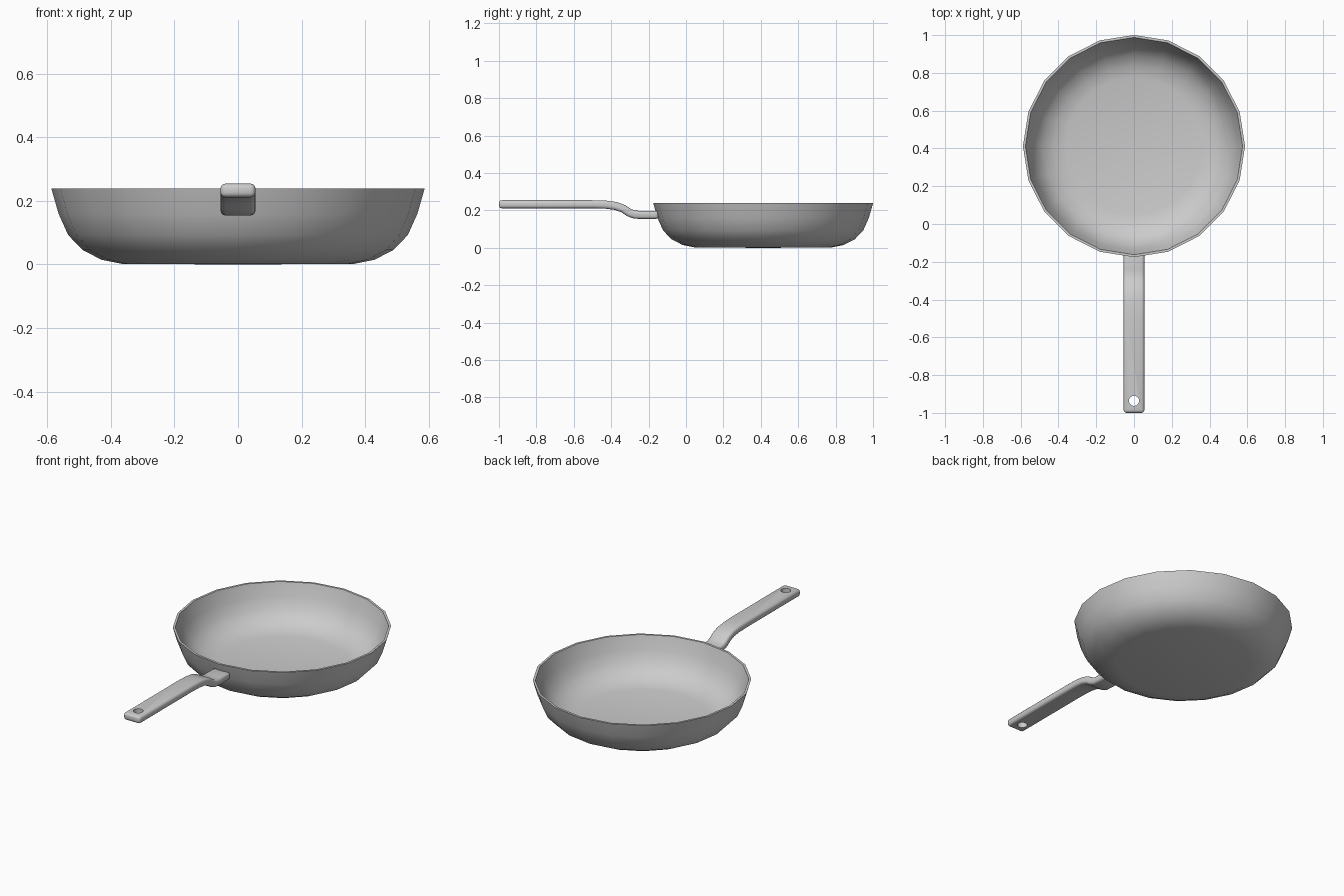
import bpy, bmesh, math
from mathutils import Vector

if "Cube" in bpy.data.objects:
    bpy.data.objects.remove(bpy.data.objects["Cube"])

SIDES = 20
PAN_Y = 0.4125


def finish(name, bm):
    bmesh.ops.recalc_face_normals(bm, faces=bm.faces)
    mesh = bpy.data.meshes.new(name)
    bm.to_mesh(mesh)
    bm.free()
    obj = bpy.data.objects.new(name, mesh)
    bpy.context.collection.objects.link(obj)
    return obj


def activate(obj):
    bpy.ops.object.select_all(action='DESELECT')
    obj.select_set(True)
    bpy.context.view_layer.objects.active = obj


def smooth(obj, angle):
    activate(obj)
    bpy.ops.object.shade_smooth_by_angle(angle=math.radians(angle))


# Pan bowl: closed wall profile (radius, height), outside then inside
outer = [(0.365, 0.002), (0.43, 0.015), (0.49, 0.046), (0.535, 0.093),
         (0.565, 0.16), (0.588, 0.24)]
inner = [(0.575, 0.24), (0.552, 0.163), (0.523, 0.101), (0.482, 0.058),
         (0.426, 0.028), (0.363, 0.015)]
profile = [(0, 0)] + outer + inner + [(0, 0.013)]
bm = bmesh.new()
verts = [bm.verts.new((r, 0, z)) for r, z in profile]
edges = [bm.edges.new(pair) for pair in zip(verts, verts[1:])]
bmesh.ops.spin(bm, geom=verts + edges, cent=(0, 0, 0), axis=(0, 0, 1),
               angle=math.tau, steps=SIDES, use_merge=True)
bmesh.ops.remove_doubles(bm, verts=bm.verts, dist=1e-4)
bowl = finish("pan_bowl", bm)
bowl.location.y = PAN_Y
smooth(bowl, 40)

# Handle: side outline thickened around a bent centre line, then extruded in x
path = [(-1.0, 0.233), (-0.50, 0.233), (-0.43, 0.231), (-0.375, 0.224),
        (-0.335, 0.209), (-0.305, 0.189), (-0.277, 0.178), (-0.24, 0.176),
        (-0.147, 0.176)]
half_t, half_w = 0.0215, 0.055
points = [Vector(p) for p in path]
top, bottom = [], []
for i, p in enumerate(points):
    d = (points[min(i + 1, len(points) - 1)] - points[max(i - 1, 0)]).normalized()
    if i in (0, len(points) - 1):
        d = Vector((1, 0))
    n = Vector((-d.y, d.x)) * half_t
    top.append(p + n)
    bottom.append(p - n)
bm = bmesh.new()
face = bm.faces.new([bm.verts.new((-half_w, p.x, p.y)) for p in top + bottom[::-1]])
new = bmesh.ops.extrude_face_region(bm, geom=[face])["geom"]
bmesh.ops.translate(bm, vec=(2 * half_w, 0, 0),
                    verts=[v for v in new if isinstance(v, bmesh.types.BMVert)])
handle = finish("handle", bm)

# Rounded handle edges
bevel = handle.modifiers.new("rounding", 'BEVEL')
bevel.width = 0.015
bevel.segments = 3
bevel.limit_method = 'ANGLE'
bevel.angle_limit = math.radians(60)

# Hanging hole
bpy.ops.mesh.primitive_cylinder_add(vertices=20, radius=0.027, depth=0.2,
                                    location=(0, -0.936, 0.233))
cutter = bpy.context.object
cutter.name = "hole_cutter"
cutter.hide_render = True
cut = handle.modifiers.new("hole", 'BOOLEAN')
cut.operation = 'DIFFERENCE'
cut.solver = 'EXACT'
cut.object = cutter
activate(handle)
for mod in list(handle.modifiers):
    bpy.ops.object.modifier_apply(modifier=mod.name)
bpy.data.objects.remove(cutter)
smooth(handle, 40)
